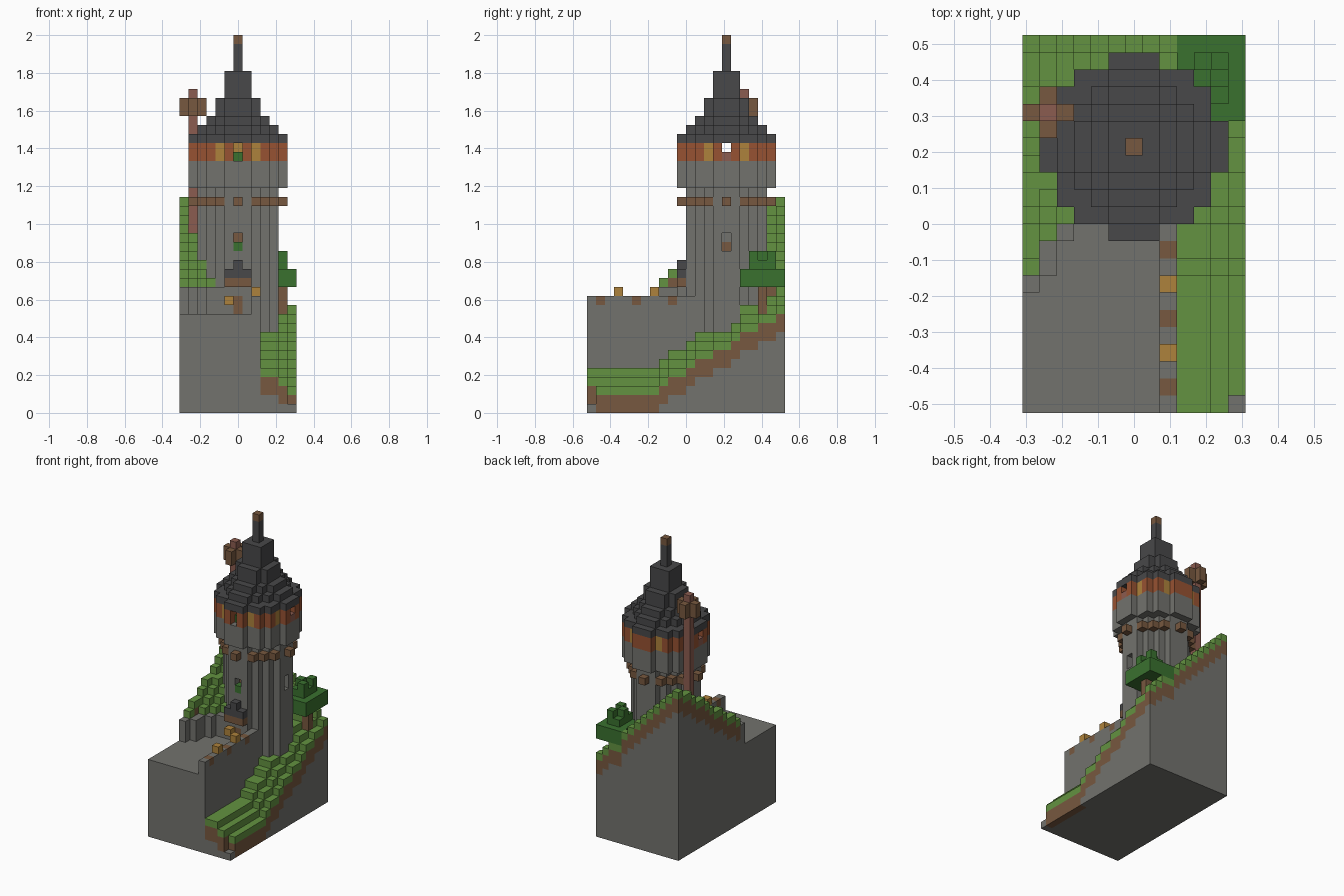
import bpy, bmesh
from mathutils import Vector

if "Cube" in bpy.data.objects:
    bpy.data.objects.remove(bpy.data.objects["Cube"])

V = 1 / 21                      # edge of one block
NX, NY = 13, 22                 # plan size in blocks
CX, CY = 6, 15                  # tower axis

COLOURS = {
    "stone": (0.17, 0.17, 0.155), "grass": (0.125, 0.29, 0.052),
    "leaf": (0.042, 0.165, 0.028), "earth": (0.185, 0.098, 0.050),
    "slate": (0.065, 0.065, 0.067), "brick": (0.31, 0.085, 0.032),
    "amber": (0.42, 0.225, 0.045), "clay": (0.26, 0.107, 0.080),
}
mats = {}
for name, c in COLOURS.items():
    mats[name] = bpy.data.materials.new(name)
    mats[name].diffuse_color = (*c, 1)

grid = {}                       # block -> (part name, colour)


def put(part, colour, xs, ys, zs):
    for i in xs:
        for j in ys:
            for k in zs:
                grid[i, j, k] = (part, colour)


def one(n):
    return range(n, n + 1)


def disc(part, colour, r2, zs, inner=-1):
    for dx in range(-6, 7):
        for dy in range(-6, 7):
            if inner < dx * dx + dy * dy <= r2:
                put(part, colour, one(CX + dx), one(CY + dy), zs)


def clear(xs, ys, zs):
    for i in xs:
        for j in ys:
            for k in zs:
                grid.pop((i, j, k), None)


# Hillside heights: low along the right edge, rising to the back left corner
EDGE = [1, 3, 3, 3, 3, 3, 3, 3, 4, 5, 5, 6, 7, 7, 8, 8, 9, 10, 10, 11, 11, 12]


def hill(i, j):
    if i >= 9:
        return max(EDGE[j], 3 if i < 12 else 1) + (2, 2, 1, 0)[i - 9]
    left = 15 + (j - 8) * 9 / 13
    right = EDGE[j] + 3
    return round(left + (right - left) * i / 9)


def is_hill(i, j):
    start = {0: 8, 1: 10, 2: 11}.get(i, 12 if i < 9 else 0)
    return j >= start


# Rock base with a grass and earth skin over the hillside
for i in range(NX):
    for j in range(NY):
        if not is_hill(i, j):
            put("rock_base", "stone", one(i), one(j), range(11))
            continue
        h = hill(i, j)
        if h <= 1:
            put("rock_base", "stone", one(i), one(j), range(h))
            continue
        put("rock_base", "stone", one(i), one(j), range(h - 3))
        put("hill_earth", "earth", one(i), one(j), range(max(0, h - 3), h - 1))
        put("hill_grass", "grass", one(i), one(j), one(h - 1))

# Retaining wall between the terrace and the hill
for i, ys in ((0, (7,)), (1, (8, 9)), (2, (10,)), (3, (11,)), (4, (11,))):
    put("retaining_wall", "stone", one(i), ys, range(11, 14))

# Terrace parapet with wooden posts and lamps
put("parapet", "stone", one(8), range(12), range(11, 13))
put("parapet_posts", "earth", one(8), (1, 5, 9), one(12))
put("parapet_lamps", "amber", one(8), (3, 7), one(13))

# Tree on the right slope
put("tree_trunk", "earth", one(11), one(19), range(11, 14))
for i in range(8, NX):
    for j in range(17, NY):
        if abs(i - 11) + abs(j - 19) <= 3 or (i >= 9 and j >= 20):
            put("tree_leaves", "leaf", one(i), one(j), range(14, 16))
put("tree_crown", "leaf", (10, 11), (18, 19, 20), one(16))
put("tree_crown", "leaf", one(11), (18, 20), one(17))
put("tree_crown", "leaf", one(10), one(19), one(17))

# Tower shaft
disc("tower_shaft", "stone", 17, range(4, 25))

# Shaft windows on three sides
for x, y in ((CX, CY - 4), (CX + 4, CY), (CX - 4, CY)):
    clear(one(x), one(y), range(18, 20))
put("window_back", "earth", one(CX), one(CY - 3), one(19))
put("window_box", "leaf", one(CX), one(CY - 4), one(18))
put("side_window_back", "earth", one(CX + 3), one(CY), one(18))

# Doorway, canopy and door lamp
put("door", "earth", one(CX), one(CY - 4), range(11, 13))
put("canopy_beam", "earth", range(5, 8), one(10), one(14))
put("canopy_roof", "slate", range(5, 8), one(10), one(15))
put("canopy_roof", "slate", one(6), one(10), one(16))
put("door_lamp", "amber", one(5), one(10), one(12))

# Wooden brackets below the gallery
disc("brackets", "earth", 20, one(23), inner=17)
for dx, dy in ((5, 0), (-5, 0), (0, 5), (0, -5)):
    put("brackets", "earth", one(CX + dx), one(CY + dy), one(23))

# Gallery: stone drum and hollow brick band
disc("gallery_drum", "stone", 26, range(25, 28))
disc("brick_band", "brick", 26, range(28, 30), inner=13)
for sx in (-1, 1):
    for sy in (-1, 1):
        for a, b in ((2, 4), (4, 2)):
            put("gallery_windows", "amber", one(CX + a * sx), one(CY + b * sy), range(28, 30))
clear(one(CX), (CY - 5, CY - 4), range(28, 30))
for s in (-1, 1):
    clear((CX + 4 * s, CX + 5 * s), one(CY), one(29))
    put("gallery_sill", "clay", one(CX + 5 * s), one(CY), one(28))
put("gallery_back_lamp", "amber", one(CX), one(CY + 4), one(29))
put("gallery_planter", "leaf", one(CX), one(CY - 4), one(28))

# Stepped roof and spire
for r2, zs in ((26, one(30)), (17, one(31)), (10, one(32)), (5, range(33, 35)),
               (2, range(35, 37)), (1, one(37)), (0, range(38, 41))):
    disc("roof", "slate", r2, zs)
put("roof", "slate", (5, 7), (14, 16), one(37))
put("spire_tip", "earth", one(CX), one(CY), one(41))

# Chimney stack with a wooden collar
put("chimney", "clay", one(1), one(17), range(19, 36))
for i, j in ((0, 17), (2, 17), (1, 16), (1, 18)):
    put("chimney_collar", "earth", one(i), one(j), range(33, 35))


# Turn the outer faces of each part into a mesh object
def build(part):
    bm = bmesh.new()
    verts, slots = {}, []

    def vert(p):
        if p not in verts:
            verts[p] = bm.verts.new(((p[0] - NX / 2) * V, (p[1] - NY / 2) * V, p[2] * V))
        return verts[p]

    for cell, (owner, colour) in grid.items():
        if owner != part:
            continue
        if colour not in slots:
            slots.append(colour)
        for axis in range(3):
            for side in (0, 1):
                step = [0, 0, 0]
                step[axis] = 2 * side - 1
                if tuple(c + s for c, s in zip(cell, step)) in grid:
                    continue
                u, w = (axis + 1) % 3, (axis + 2) % 3
                quad = []
                for a, b in ((0, 0), (1, 0), (1, 1), (0, 1)):
                    p = list(cell)
                    p[axis] += side
                    p[u] += a
                    p[w] += b
                    quad.append(vert(tuple(p)))
                face = bm.faces.new(quad if side else quad[::-1])
                face.material_index = slots.index(colour)
    mesh = bpy.data.meshes.new(part)
    bm.to_mesh(mesh)
    bm.free()
    for s in slots:
        mesh.materials.append(mats[s])
    bpy.context.collection.objects.link(bpy.data.objects.new(part, mesh))


for part in dict.fromkeys(owner for owner, _ in grid.values()):
    build(part)

for m in bpy.data.materials:
    if m.users and not m.is_grease_pencil:
        m.use_nodes = True
        m.node_tree.nodes["Principled BSDF"].inputs["Base Color"].default_value = m.diffuse_color
